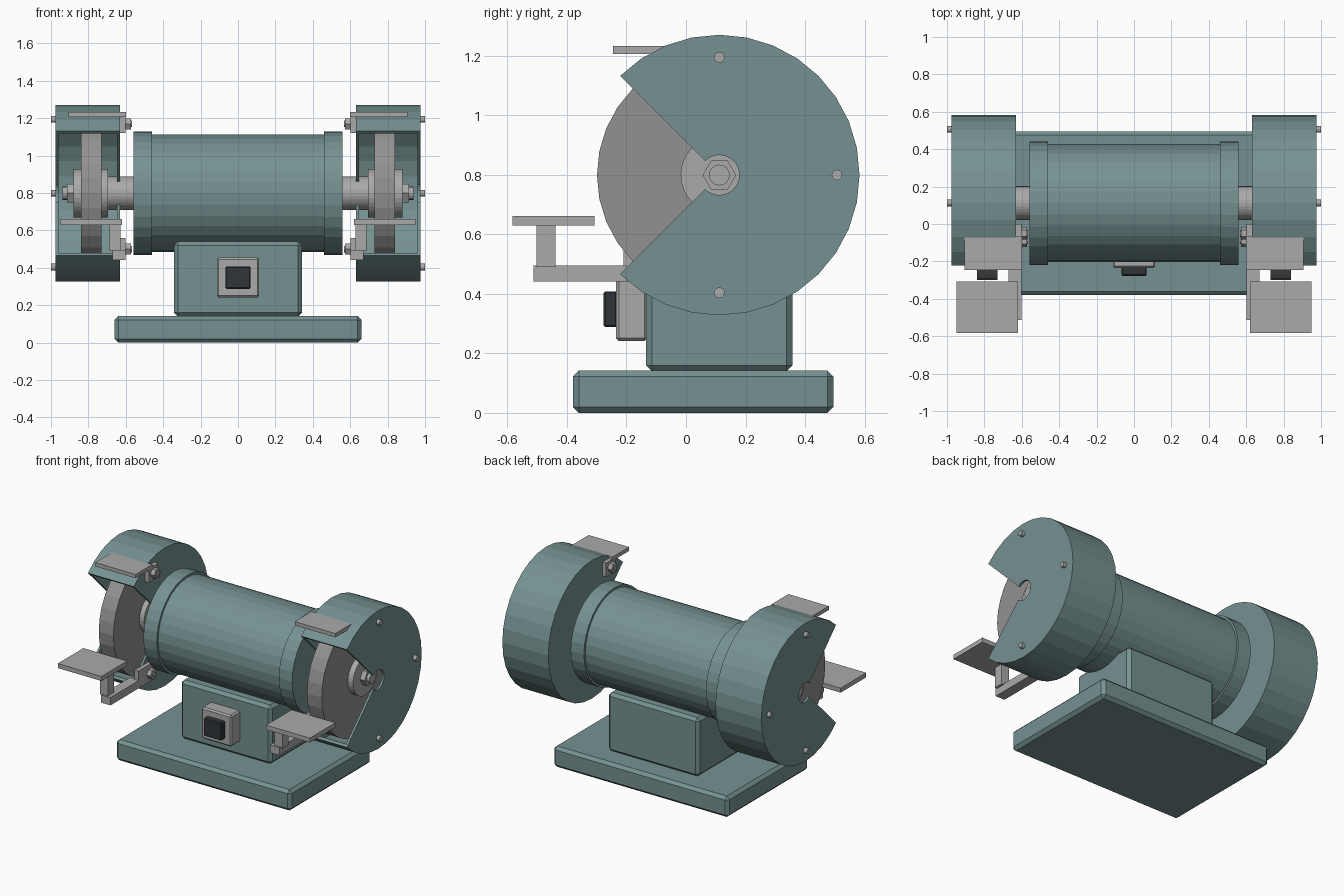
import bpy, bmesh
from math import cos, sin, radians

if "Cube" in bpy.data.objects:
    bpy.data.objects.remove(bpy.data.objects["Cube"])

AXIS = (0.112, 0.799)  # y, z of the spindle axis


def material(name, rgb):
    m = bpy.data.materials.new(name)
    m.diffuse_color = (*rgb, 1)
    m.use_nodes = True
    m.node_tree.nodes["Principled BSDF"].inputs["Base Color"].default_value = m.diffuse_color
    return m


TEAL = material("teal_paint", (0.18, 0.285, 0.285))
DARK = material("dark_plastic", (0.03, 0.036, 0.04))
STONE = material("grinding_stone", (0.29, 0.28, 0.285))
METAL = material("bare_metal", (0.40, 0.40, 0.40))


def finish(name, bm, mat=METAL, mirror=False, bevel=0):
    bmesh.ops.remove_doubles(bm, verts=bm.verts, dist=1e-5)
    bmesh.ops.recalc_face_normals(bm, faces=bm.faces)
    me = bpy.data.meshes.new(name)
    bm.to_mesh(me)
    bm.free()
    ob = bpy.data.objects.new(name, me)
    bpy.context.collection.objects.link(ob)
    me.materials.append(mat)
    if bevel:
        b = ob.modifiers.new("bevel", 'BEVEL')
        b.width, b.segments = bevel, 1
    if mirror:
        ob.modifiers.new("mirror", 'MIRROR').use_axis = (True, False, False)
    return ob


def box(name, x, y, z, mat=METAL, mirror=False, bevel=0):
    bm = bmesh.new()
    bmesh.ops.create_cube(bm, size=1)
    for v in bm.verts:
        v.co = [lo + (c + 0.5) * (hi - lo) for c, (lo, hi) in zip(v.co, (x, y, z))]
    return finish(name, bm, mat, mirror, bevel)


def lathe(name, profile, segs=32, centre=AXIS, mat=METAL, mirror=False, start=0, span=360):
    """Turn a closed (x, radius) outline about an axis parallel to x."""
    bm = bmesh.new()
    rings = []
    for i in range(segs + 1):
        a = radians(start + span * i / segs)
        rings.append([bm.verts.new((x, centre[0] + r * cos(a), centre[1] + r * sin(a)))
                      for x, r in profile])
    n = len(profile)
    for a, b in zip(rings, rings[1:]):
        for j in range(n):
            k = (j + 1) % n
            if profile[j][1] or profile[k][1]:
                bm.faces.new((a[j], a[k], b[k], b[j]))
    if span < 360:
        bm.faces.new(rings[0])
        bm.faces.new(rings[-1])
    bmesh.ops.dissolve_degenerate(bm, dist=1e-5, edges=bm.edges)
    return finish(name, bm, mat, mirror)


def disc(name, x0, x1, r, **kw):
    return lathe(name, [(x0, 0), (x0, r), (x1, r), (x1, 0)], **kw)


# Base, pedestal and switch
box("base", (-0.66, 0.66), (-0.38, 0.495), (0, 0.142), TEAL, bevel=0.02)
box("pedestal", (-0.342, 0.342), (-0.135, 0.358), (0.14, 0.54), TEAL, bevel=0.02)
box("switch_plate", (-0.113, 0.113), (-0.235, -0.13), (0.241, 0.455), bevel=0.01)
box("switch_button", (-0.068, 0.068), (-0.277, -0.23), (0.288, 0.408), DARK, bevel=0.006)

# Motor with raised end bands
lathe("motor", [(-0.56, 0), (-0.56, 0.33), (-0.46, 0.33), (-0.46, 0.315),
                (0.46, 0.315), (0.46, 0.33), (0.56, 0.33), (0.56, 0)], mat=TEAL)

# Spindle, flanges, wheel and nut
disc("spindle_hub", 0.55, 0.70, 0.09, mirror=True)
disc("inner_flange", 0.695, 0.735, 0.13, mirror=True)
disc("grinding_wheel", 0.73, 0.84, 0.411, mat=STONE, mirror=True)
disc("outer_flange", 0.835, 0.88, 0.13, mirror=True)
disc("spindle_nut", 0.875, 0.915, 0.056, segs=6, mirror=True)
disc("spindle_tip", 0.91, 0.937, 0.035, segs=16, mirror=True)

# Hollow guard with an open front quarter
lathe("wheel_guard", [(0.63, 0.067), (0.63, 0.471), (0.976, 0.471), (0.976, 0.067),
                      (0.96, 0.067), (0.96, 0.452), (0.646, 0.452), (0.646, 0.067)],
      segs=24, mat=TEAL, mirror=True, start=-135, span=270)
for i, (dy, dz) in enumerate([(0, 0.395), (0.395, 0), (0, -0.395)]):
    disc(f"guard_screw_{i + 1}", 0.97, 1.0, 0.018, segs=12,
         centre=(AXIS[0] + dy, AXIS[1] + dz), mirror=True)

# Tool rest: table, post, arm and mounting tab
box("rest_table", (0.62, 0.95), (-0.583, -0.308), (0.63, 0.661), mirror=True)
box("rest_post", (0.628, 0.688), (-0.502, -0.438), (0.49, 0.635), mirror=True)
box("rest_arm", (0.602, 0.672), (-0.513, -0.2), (0.442, 0.495), mirror=True)
box("rest_tab", (0.602, 0.632), (-0.21, -0.03), (0.442, 0.56), mirror=True)

# Spark shield: plate and mounting tab
box("shield_plate", (0.6, 0.905), (-0.245, -0.065), (1.206, 1.232), mirror=True)
box("shield_tab", (0.602, 0.632), (-0.1, 0.0), (1.12, 1.215), mirror=True)

# Clamp bolts for both brackets
for part, centre in (("rest", (-0.09, 0.5)), ("shield", (-0.05, 1.17))):
    disc(f"{part}_bolt_head", 0.572, 0.605, 0.034, segs=6, centre=centre, mirror=True)
    disc(f"{part}_bolt_tip", 0.566, 0.58, 0.017, segs=12, centre=centre, mirror=True)
